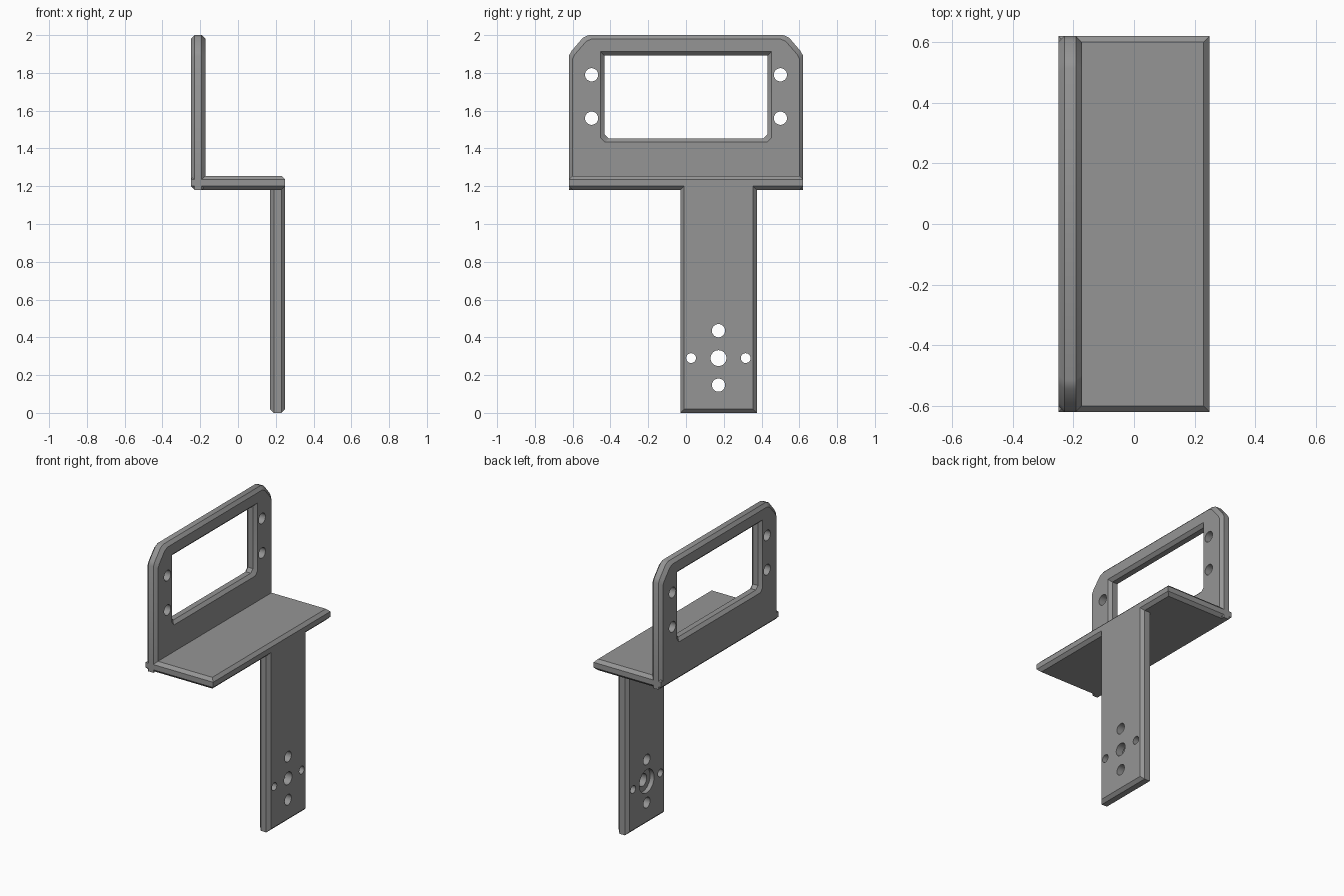
import bpy, bmesh, math

if "Cube" in bpy.data.objects:
    bpy.data.objects.remove(bpy.data.objects["Cube"])

C = 0.02  # chamfer width
gray = bpy.data.materials.new("mid gray")
gray.diffuse_color = (0.3, 0.3, 0.3, 1)
gray.use_nodes = True
gray.node_tree.nodes["Principled BSDF"].inputs["Base Color"].default_value = gray.diffuse_color


def loft(name, axis, rings):
    """Closed solid through outlines [(height, [(u, v), ...]), ...] along x or z."""
    bm = bmesh.new()
    loops = []
    for h, pts in rings:
        loops.append([bm.verts.new((h, u, v) if axis == "x" else (u, v, h)) for u, v in pts])
    n = len(loops[0])
    for a, b in zip(loops, loops[1:]):
        for i in range(n):
            j = (i + 1) % n
            bm.faces.new((a[i], a[j], b[j], b[i]))
    bm.faces.new(loops[0][::-1])
    bm.faces.new(loops[-1])
    bmesh.ops.recalc_face_normals(bm, faces=bm.faces)
    me = bpy.data.meshes.new(name)
    bm.to_mesh(me)
    bm.free()
    ob = bpy.data.objects.new(name, me)
    bpy.context.collection.objects.link(ob)
    me.materials.append(gray)
    return ob


def resize(pts, d):
    """Grow an outline by d on every side."""
    us, vs = [p[0] for p in pts], [p[1] for p in pts]
    cu, cv = (min(us) + max(us)) / 2, (min(vs) + max(vs)) / 2
    ku = 1 + d / (max(us) - cu)
    kv = 1 + d / (max(vs) - cv)
    return [(cu + (u - cu) * ku, cv + (v - cv) * kv) for u, v in pts]


def plate(name, axis, lo, hi, pts):
    small = resize(pts, -C)
    return loft(name, axis, [(lo, small), (lo + C, pts), (hi - C, pts), (hi, small)])


def rect(u0, u1, v0, v1):
    return [(u0, v0), (u1, v0), (u1, v1), (u0, v1)]


def combine(base, other, op):
    mod = base.modifiers.new(op, "BOOLEAN")
    mod.operation, mod.object, mod.solver = op, other, "EXACT"
    bpy.context.view_layer.objects.active = base
    bpy.ops.object.modifier_apply(modifier=mod.name)
    bpy.data.objects.remove(other)


def hole(base, y, z, r, lo, hi):
    circle = [(y + r * math.cos(a * math.tau / 32), z + r * math.sin(a * math.tau / 32))
              for a in range(32)]
    combine(base, loft("hole_cutter", "x", [(lo, circle), (hi, circle)]), "DIFFERENCE")


# Horizontal shelf
bracket = plate("bracket", "z", 1.18, 1.255, rect(-0.25, 0.25, -0.62, 0.62))

# Upright panel with clipped top corners
panel = [(-0.62, 1.18), (0.62, 1.18), (0.62, 1.89), (0.607, 1.915),
         (0.545, 1.987), (0.515, 2.0), (-0.515, 2.0), (-0.545, 1.987),
         (-0.607, 1.915), (-0.62, 1.89)]
combine(bracket, plate("upper_panel", "x", -0.25, -0.172, panel), "UNION")

# Hanging leg, its top end buried in the shelf
combine(bracket, plate("leg", "x", 0.17, 0.25, rect(-0.03, 0.375, 0, 1.24)), "UNION")

# Window with chamfered rims and clipped bottom corners
w = [(-0.41, 1.453), (0.41, 1.453), (0.432, 1.475), (0.432, 1.892),
     (-0.432, 1.892), (-0.432, 1.475)]
wide, over = resize(w, C), resize(w, C + 0.02)
combine(bracket, loft("window_cutter", "x", [
    (-0.27, over), (-0.25, wide), (-0.23, w), (-0.192, w), (-0.172, wide), (-0.152, over)]),
    "DIFFERENCE")

# Panel mounting holes
for y in (-0.5, 0.5):
    for z in (1.56, 1.79):
        hole(bracket, y, z, 0.035, -0.3, -0.1)

# Leg hole pattern with a counterbore on the inner face
for y, z, r in ((0.172, 0.29, 0.042), (0.172, 0.435, 0.035), (0.172, 0.147, 0.035),
                (0.027, 0.29, 0.026), (0.316, 0.29, 0.026)):
    hole(bracket, y, z, r, 0.1, 0.3)
hole(bracket, 0.172, 0.29, 0.078, 0.1, 0.2)

# Smooth hole walls, crisp chamfers
bpy.ops.object.select_all(action="DESELECT")
bracket.select_set(True)
bpy.context.view_layer.objects.active = bracket
bpy.ops.object.shade_smooth_by_angle(angle=math.radians(30))
